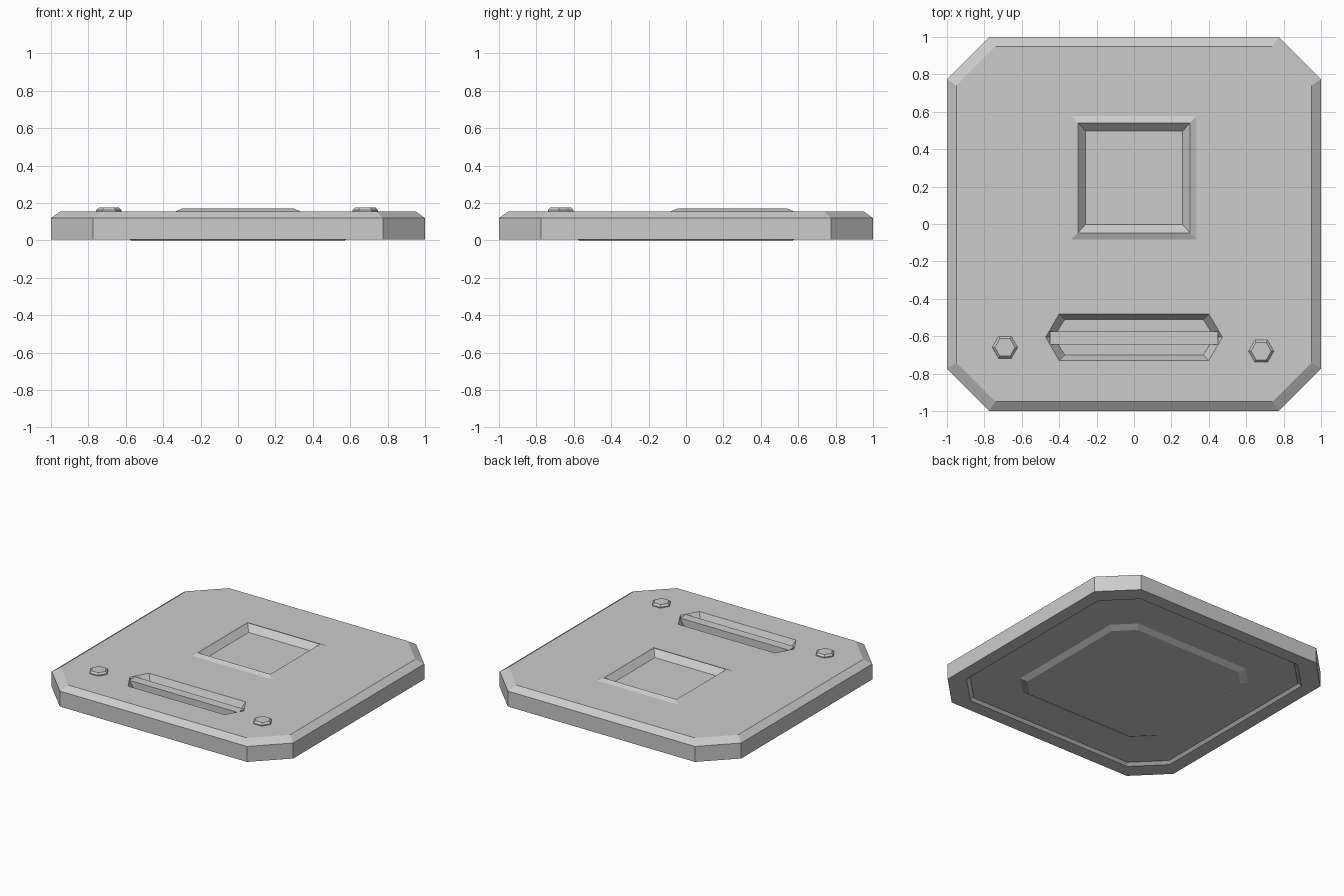
import bpy, bmesh
from math import cos, sin, pi

if "Cube" in bpy.data.objects:
    bpy.data.objects.remove(bpy.data.objects["Cube"])


def loft(name, rings):
    """Skin a stack of equal-count rings and cap both ends."""
    bm = bmesh.new()
    loops = [[bm.verts.new(p) for p in ring] for ring in rings]
    n = len(loops[0])
    for a, b in zip(loops, loops[1:]):
        for i in range(n):
            j = (i + 1) % n
            bm.faces.new((a[i], a[j], b[j], b[i]))
    bm.faces.new(loops[0][::-1])
    bm.faces.new(loops[-1])
    bmesh.ops.recalc_face_normals(bm, faces=bm.faces)
    me = bpy.data.meshes.new(name)
    bm.to_mesh(me)
    bm.free()
    ob = bpy.data.objects.new(name, me)
    bpy.context.collection.objects.link(ob)
    return ob


def octagon(h, cut, z):
    c = h - cut
    return [(h, -c, z), (h, c, z), (c, h, z), (-c, h, z),
            (-h, c, z), (-h, -c, z), (-c, -h, z), (c, -h, z)]


def rect(hx, hy, cy, z):
    return [(hx, cy - hy, z), (hx, cy + hy, z), (-hx, cy + hy, z), (-hx, cy - hy, z)]


def long_hex(tip, shoulder, hy, cy, z):
    return [(tip, cy, z), (shoulder, cy + hy, z), (-shoulder, cy + hy, z),
            (-tip, cy, z), (-shoulder, cy - hy, z), (shoulder, cy - hy, z)]


def hexagon(x, y, r, z):
    return [(x + r * cos(i * pi / 3), y + r * sin(i * pi / 3), z) for i in range(6)]


def cut(target, cutter):
    m = target.modifiers.new("cut", 'BOOLEAN')
    m.operation = 'DIFFERENCE'
    m.solver = 'EXACT'
    m.object = cutter
    cutter.hide_render = True
    cutter.hide_set(True)


# Plate: underside panel, recess, rim, side wall and top chamfer
plate = loft("plate", [octagon(*r) for r in (
    (0.57, 0.125, 0.0), (0.61, 0.135, 0.022), (0.88, 0.2, 0.022), (0.90, 0.205, 0.004),
    (1.0, 0.225, 0.004), (1.0, 0.225, 0.12), (0.95, 0.21, 0.155))])

# Raised window frame with a sunken floor
frame = loft("window_frame", [rect(0.34, 0.335, 0.247, 0.153), rect(0.30, 0.295, 0.247, 0.17)])
window_cutter = loft("window_cutter", [rect(0.26, 0.25, 0.247, 0.125),
                                       rect(0.309, 0.304, 0.247, 0.18)])
cut(plate, window_cutter)
cut(frame, window_cutter)

# Handle recess and the flush grip bar across it
slot_cutter = loft("slot_cutter", [long_hex(0.43, 0.37, 0.095, -0.605, 0.09),
                                   long_hex(0.472, 0.40, 0.125, -0.605, 0.155),
                                   long_hex(0.472, 0.40, 0.125, -0.605, 0.2)])
cut(plate, slot_cutter)
loft("grip_bar", [rect(0.45, 0.035, -0.61, 0.08), rect(0.45, 0.035, -0.61, 0.152)])

# Bolts
for name, x, y in (("bolt_left", -0.69, -0.66), ("bolt_right", 0.68, -0.68)):
    loft(name, [hexagon(x, y, r, z) for r, z in ((0.068, 0.15), (0.068, 0.162), (0.054, 0.175))])
